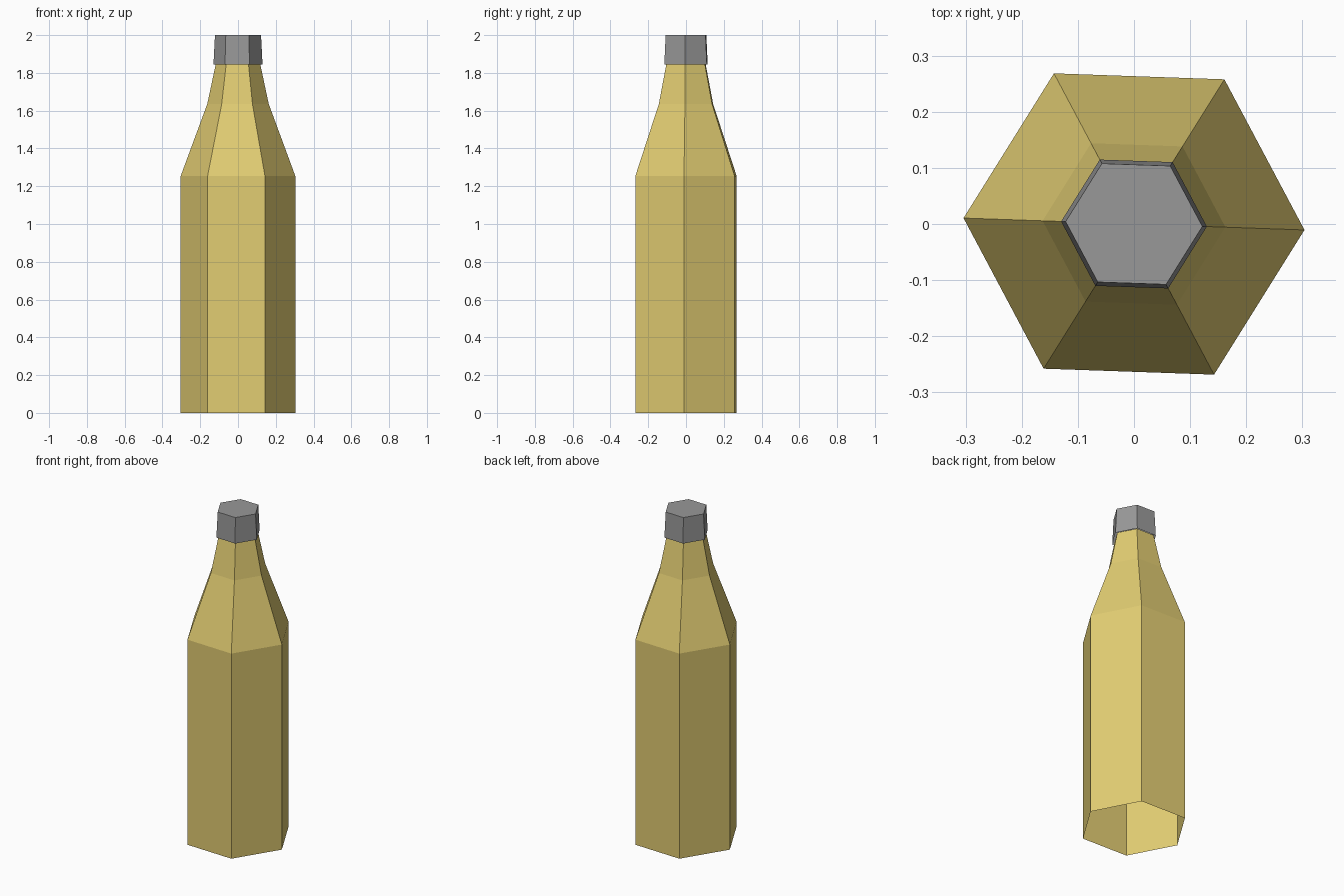
import bpy, bmesh, math

if "Cube" in bpy.data.objects:
    bpy.data.objects.remove(bpy.data.objects["Cube"])

SIDES = 6
TURN = math.radians(-2)  # the whole bottle is turned slightly about z


def material(name, rgb):
    m = bpy.data.materials.new(name)
    m.diffuse_color = (*rgb, 1)
    m.use_nodes = True
    m.node_tree.nodes["Principled BSDF"].inputs["Base Color"].default_value = m.diffuse_color
    return m


def lathe(name, profile, mat, close_top=False):
    """Six-sided shell through (radius, z) rings, open at the bottom."""
    bm = bmesh.new()
    rings = []
    for r, z in profile:
        rings.append([bm.verts.new((r * math.cos(TURN + math.tau * i / SIDES),
                                    r * math.sin(TURN + math.tau * i / SIDES), z))
                      for i in range(SIDES)])
    for low, high in zip(rings, rings[1:]):
        for i in range(SIDES):
            j = (i + 1) % SIDES
            bm.faces.new((low[i], low[j], high[j], high[i]))
    if close_top:
        bm.faces.new(rings[-1])
    mesh = bpy.data.meshes.new(name)
    bm.to_mesh(mesh)
    bm.free()
    mesh.materials.append(mat)
    obj = bpy.data.objects.new(name, mesh)
    bpy.context.collection.objects.link(obj)
    return obj


yellow = material("straw yellow", (0.753, 0.604, 0.168))
grey = material("cap grey", (0.314, 0.314, 0.314))

# Body, shoulder and neck: one thin shell with an open base
lathe("bottle_body", [(0.304, 0), (0.304, 1.253), (0.163, 1.635), (0.117, 1.85)], yellow)

# Slightly tapered cap
lathe("bottle_cap", [(0.13, 1.845), (0.122, 2.0)], grey, close_top=True)
